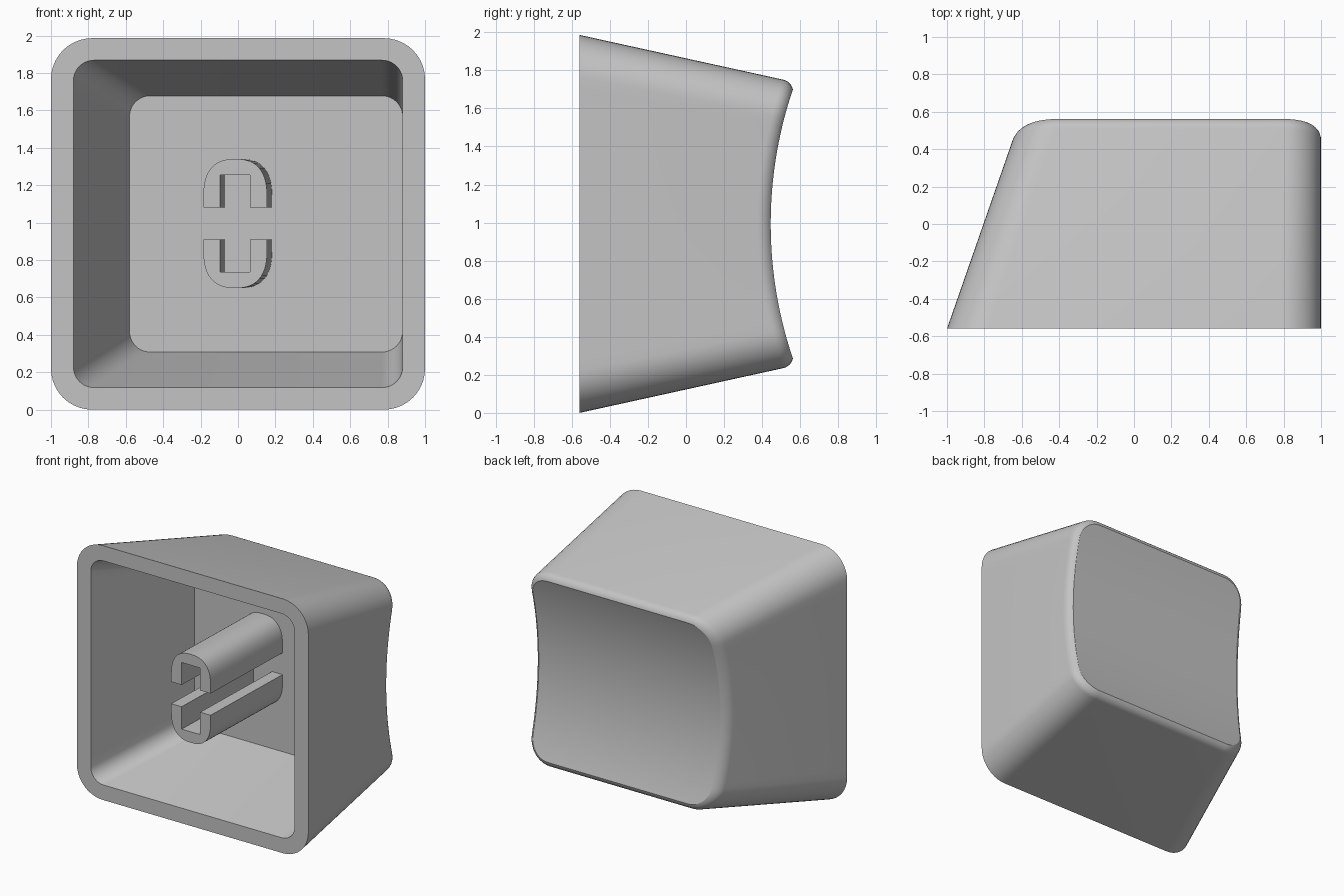
import bpy, bmesh, math
from mathutils import Vector

cube = bpy.data.objects.get("Cube")
if cube:
    bpy.data.objects.remove(cube, do_unlink=True)

FRONT, BACK, CEILING = -0.56, 0.56, 0.29
MID_Z = 0.993
DISH_R, DISH_LOW = 2.2, 0.445

grey = bpy.data.materials.new("light_grey_plastic")
grey.use_nodes = True
colour = (0.55, 0.55, 0.55, 1)
grey.diffuse_color = colour
grey.node_tree.nodes["Principled BSDF"].inputs["Base Color"].default_value = colour


def finish(bm, name):
    bmesh.ops.recalc_face_normals(bm, faces=bm.faces)
    mesh = bpy.data.meshes.new(name)
    bm.to_mesh(mesh)
    bm.free()
    mesh.materials.append(grey)
    obj = bpy.data.objects.new(name, mesh)
    bpy.context.collection.objects.link(obj)
    bpy.ops.object.select_all(action='DESELECT')
    obj.select_set(True)
    bpy.context.view_layer.objects.active = obj
    bpy.ops.object.shade_smooth_by_angle(angle=math.radians(28))
    return obj


def section(x0, x1, half_z, r, inset=0, arc=10, side=24):
    """Rounded rectangle: right side going up, then left side going down."""
    x0, x1, half_z, r = x0 + inset, x1 - inset, half_z - inset, r - inset
    corner = [(r * math.sin(a), r * math.cos(a))
              for a in (math.pi / 2 * i / arc for i in range(arc + 1))]
    low = [(r - s, -half_z + r - c) for s, c in corner]
    high = [(d, -z) for d, z in reversed(low)]
    z0, z1 = low[-1][1], high[0][1]
    wall = [(0, z0 + (z1 - z0) * i / side) for i in range(1, side)]
    half = low + wall + high
    right = [(x1 - d, MID_Z + z) for d, z in half]
    left = [(x0 + d, MID_Z + z) for d, z in half]
    return right + left[::-1]


def dish(z):
    return DISH_LOW + DISH_R - math.sqrt(DISH_R ** 2 - (z - MID_Z) ** 2)


def rim_ring(inset, drop):
    """Ring on the tapered walls, following the dish at a given drop below it."""
    ring = []
    for f, b in zip(section(-1, 1, MID_Z, 0.22, inset),
                    section(-0.61, 1, 0.747, 0.2, inset)):
        p = Vector(b)
        for _ in range(8):
            y = dish(p.y) - drop
            p = Vector(f).lerp(Vector(b), (y - FRONT) / (BACK - FRONT))
        ring.append((p.x, y, p.y))
    return ring


def flat_ring(points, y):
    return [(x, y, z) for x, z in points]


# Hollow cap: ceiling, cavity wall, front lip, outer wall, rounded rim, dish
rings = [flat_ring(section(-0.58, 0.88, 0.685, 0.11), CEILING),
         flat_ring(section(-0.88, 0.88, 0.875, 0.11), FRONT),
         flat_ring(section(-1, 1, MID_Z, 0.22), FRONT)]
fillet, end, steps = 0.08, math.radians(60), 6
for k in range(steps + 1):
    a = end * k / steps
    rings.append(rim_ring(fillet * (1 - math.cos(a)),
                          fillet * (math.sin(end) - math.sin(a))))

bm = bmesh.new()
loops = [[bm.verts.new(p) for p in ring] for ring in rings]
count = len(loops[0])
for a, b in zip(loops, loops[1:]):
    for i in range(count):
        j = (i + 1) % count
        bm.faces.new((a[i], a[j], b[j], b[i]))
bm.faces.new(loops[0])
rim = loops[-1]
for i in range(count // 2 - 1):
    bm.faces.new((rim[i], rim[i + 1], rim[-2 - i], rim[-1 - i]))
for loop in (loops[0], loops[1], loops[2], rim):
    for i in range(count):
        edge = bm.edges.get((loop[i], loop[(i + 1) % count]))
        edge.smooth = False
finish(bm, "cap_shell")


# Stem: two facing U-shaped halves, leaning slightly to one side
def stem_half(name, side):
    outline = [(0.17, 0.085)]
    for i in range(25):
        a = math.pi * i / 24
        c, s = math.cos(a), max(math.sin(a), 0)
        outline.append((math.copysign(0.17 * abs(c) ** 0.8, c),
                        0.145 + 0.2 * s ** 0.8))
    outline += [(-0.17, 0.085), (-0.08, 0.085), (-0.08, 0.26),
                (0.08, 0.26), (0.08, 0.085)]
    bm = bmesh.new()
    front = [bm.verts.new((x - 0.015, FRONT, 0.995 + side * z)) for x, z in outline]
    back = [bm.verts.new((x + 0.012, CEILING + 0.01, 0.995 + side * z))
            for x, z in outline]
    bm.faces.new(front)
    bm.faces.new(back[::-1])
    for i in range(len(front)):
        j = (i + 1) % len(front)
        bm.faces.new((front[i], back[i], back[j], front[j]))
    finish(bm, name)


stem_half("stem_upper_half", 1)
stem_half("stem_lower_half", -1)
